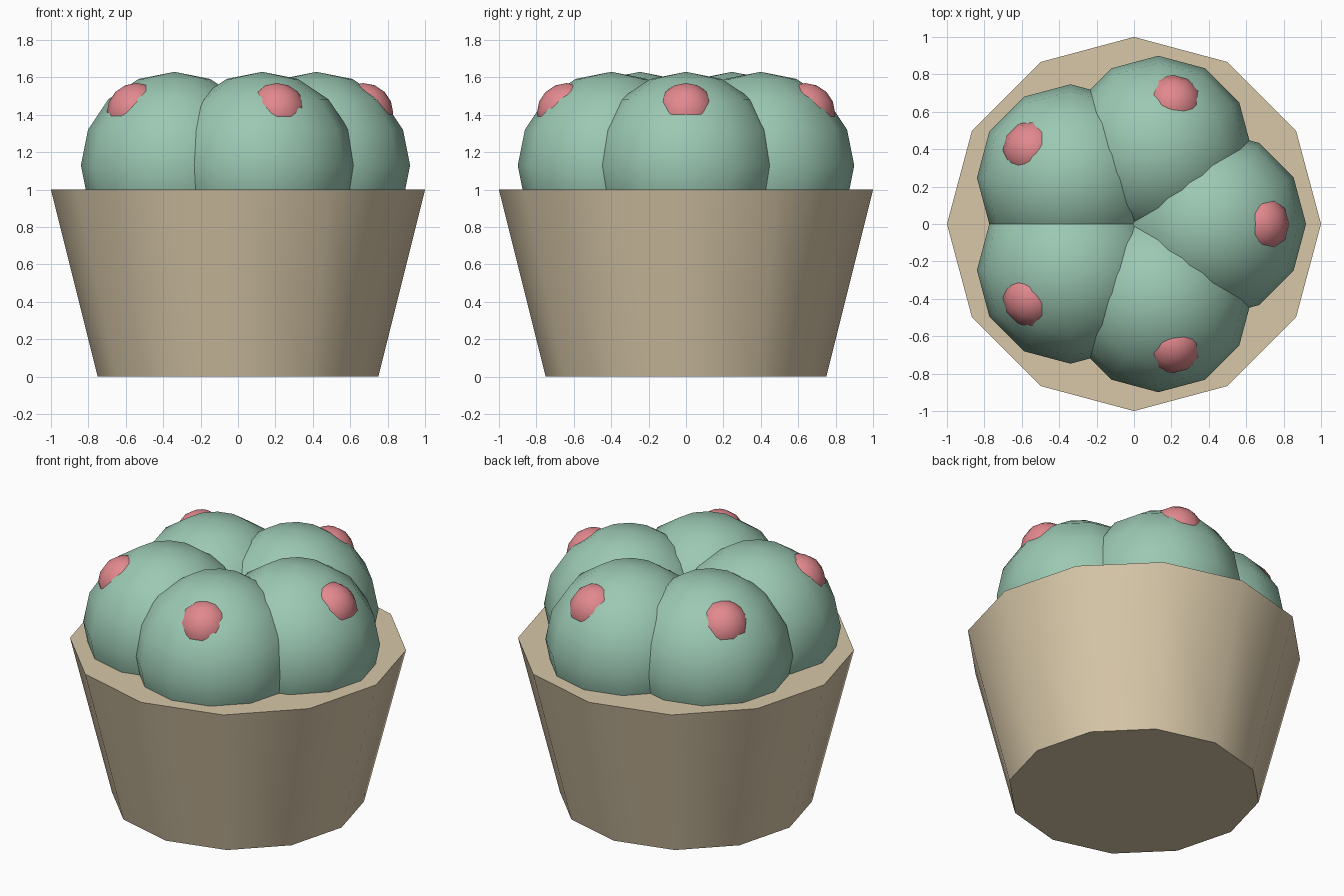
import bpy
from math import cos, sin, radians

cube = bpy.data.objects.get("Cube")
if cube:
    bpy.data.objects.remove(cube, do_unlink=True)


def material(name, color):
    mat = bpy.data.materials.new(name)
    mat.use_nodes = True
    mat.diffuse_color = (*color, 1)
    bsdf = next(n for n in mat.node_tree.nodes if n.type == "BSDF_PRINCIPLED")
    bsdf.inputs["Base Color"].default_value = (*color, 1)
    return mat


tan = material("tan clay", (0.68, 0.57, 0.39))
green = material("cactus green", (0.33, 0.58, 0.45))
pink = material("flower pink", (0.76, 0.25, 0.27))


def finish(name, mat, angle):
    obj = bpy.context.object
    obj.name = name
    obj.data.materials.append(mat)
    bpy.ops.object.shade_smooth_by_angle(angle=radians(angle))


def ball(name, mat, radius, turn, reach, height):
    """Low-poly ball placed at a turn around the pot's axis."""
    bpy.ops.mesh.primitive_uv_sphere_add(
        segments=12, ring_count=8, radius=radius,
        location=(reach * cos(turn), reach * sin(turn), height))
    finish(name, mat, 60)


# Tapered pot with a closed top
bpy.ops.mesh.primitive_cone_add(vertices=12, radius1=0.75, radius2=1,
                                depth=1, location=(0, 0, 0.5))
finish("pot", tan, 40)

# Ring of five lobes, each with a flower bud on its outer shoulder
for i in range(5):
    turn = radians(72 * i)
    ball(f"cactus_lobe_{i + 1}", green, 0.5, turn, 0.42, 1.13)
    ball(f"flower_bud_{i + 1}", pink, 0.16, turn, 0.67, 1.41)
